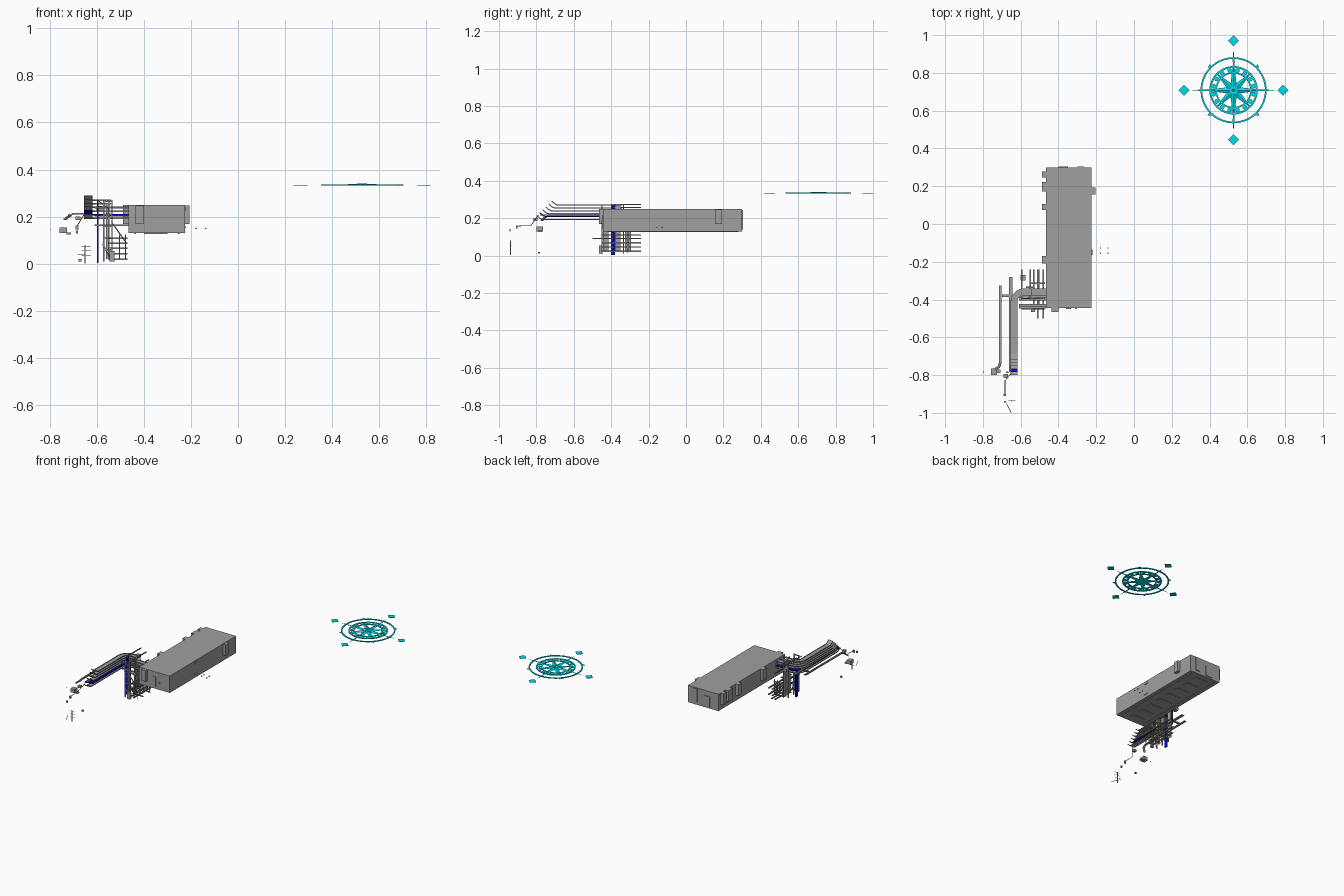
import bpy, bmesh, math
from mathutils import Vector

if "Cube" in bpy.data.objects:
    bpy.data.objects.remove(bpy.data.objects["Cube"])


def material(name, color):
    m = bpy.data.materials.new(name)
    m.diffuse_color = color
    m.use_nodes = True
    m.node_tree.nodes["Principled BSDF"].inputs["Base Color"].default_value = m.diffuse_color
    return m


CYAN = material("cyan", (0.0, 0.72, 0.82, 1))
BLUE = material("blue", (0.0, 0.0, 0.7, 1))
RED = material("red", (0.5, 0.05, 0.1, 1))
GREY = material("grey", (0.35, 0.35, 0.35, 1))


def finish(name, bm, mat=None):
    bmesh.ops.recalc_face_normals(bm, faces=bm.faces[:])
    me = bpy.data.meshes.new(name)
    bm.to_mesh(me)
    bm.free()
    ob = bpy.data.objects.new(name, me)
    bpy.context.collection.objects.link(ob)
    me.materials.append(mat or GREY)
    return ob


def box(name, x0, x1, y0, y1, z0, z1, mat=None):
    bm = bmesh.new()
    bmesh.ops.create_cube(bm, size=1)
    for v in bm.verts:
        v.co = ((x0 + x1) / 2 + v.co.x * (x1 - x0), (y0 + y1) / 2 + v.co.y * (y1 - y0),
                (z0 + z1) / 2 + v.co.z * (z1 - z0))
    return finish(name, bm, mat)


def sweep(name, path, section, mat=None, closed=False, side=(1, 0, 0)):
    """Sweep a (side, up) section along a path; section stays level."""
    bm, pts, rows = bmesh.new(), [Vector(p) for p in path], []
    s = Vector(side)
    for i, p in enumerate(pts):
        a = (p - pts[i - 1]).normalized() if i else Vector()
        b = (pts[i + 1] - p).normalized() if i < len(pts) - 1 else Vector()
        t = (a + b).normalized()
        flat = Vector((t.y, -t.x, 0))
        if flat.length > 0.05:
            s = flat.normalized()
        n = s.cross(t)
        rows.append([bm.verts.new(p + s * u + n * w) for u, w in section])
    m = len(section)
    for r, q in zip(rows, rows[1:]):
        for k in range(m if closed else m - 1):
            j = (k + 1) % m
            bm.faces.new((r[k], r[j], q[j], q[k]))
    if closed:
        bm.faces.new(rows[0])
        bm.faces.new(rows[-1])
    return finish(name, bm, mat)


def tray(name, path, w, h=0.006, mat=None, side=(1, 0, 0)):
    u = w / 2
    return sweep(name, path, [(-u, h), (-u, 0), (u, 0), (u, h)], mat, False, side)


def pipe(name, path, r, mat=None):
    return sweep(name, path, [(r * math.cos(a * math.pi / 3), r * math.sin(a * math.pi / 3))
                              for a in range(6)], mat, True)


# Building shell, doors, hoods and floor curbs
box("building", -0.465, -0.225, -0.445, 0.30, 0.13, 0.25)
for y0, y1 in ((0.245, 0.278), (0.172, 0.222), (0.073, 0.107), (-0.21, -0.17)):
    box("west_wall_unit", -0.488, -0.465, y0, y1, 0.17, 0.25)
box("east_wall_unit", -0.225, -0.205, 0.155, 0.193, 0.17, 0.247)
box("south_wall_unit", -0.436, -0.40, -0.465, -0.445, 0.17, 0.248)
box("south_door", -0.36, -0.333, -0.449, -0.445, 0.145, 0.215)
box("south_handle", -0.31, -0.303, -0.451, -0.445, 0.172, 0.184)
box("north_door", -0.40, -0.35, 0.30, 0.305, 0.14, 0.215)
box("north_unit", -0.30, -0.265, 0.30, 0.305, 0.15, 0.245)
box("east_vent", -0.225, -0.221, -0.165, -0.135, 0.227, 0.241)
box("east_socket", -0.225, -0.221, -0.165, -0.135, 0.152, 0.158)
for x in (-0.44, -0.255):
    box("floor_beam_long", x, x + 0.006, -0.42, 0.28, 0.127, 0.13)
for i in range(8):
    y = -0.40 + i * 0.09
    box("floor_slot", -0.40, -0.30, y, y + 0.03, 0.127, 0.13)

# Stacked main trays: upturned south end, long run, bend east into the building
for i in range(6):
    z, y = 0.19 + 0.0155 * i, -0.80 + 0.016 * i
    path = [(-0.635, y, z + 0.022), (-0.635, y + 0.018, z + 0.006), (-0.635, y + 0.032, z)]
    for k in range(6):
        a = k * math.pi / 10
        path.append((-0.635 + 0.05 * (1 - math.cos(a)), -0.41 + 0.05 * math.sin(a), z))
    end = (-0.465 if i < 4 else -0.54)
    path.append((end, -0.36, z))
    tray("main_tray", path, 0.036, 0.006, BLUE if i == 1 else None)

# Parallel side trays with link and junction box
tray("inner_side_tray", [(-0.652, -0.28, 0.215), (-0.652, -0.78, 0.215)], 0.018)
tray("outer_side_tray", [(-0.708, -0.325, 0.21), (-0.708, -0.735, 0.21), (-0.715, -0.755, 0.20),
                         (-0.735, -0.77, 0.185)], 0.014)
tray("link_tray", [(-0.70, -0.38, 0.21), (-0.65, -0.38, 0.21)], 0.014)
box("junction_box", -0.757, -0.725, -0.80, -0.765, 0.13, 0.155)
box("junction_plate", -0.728, -0.708, -0.79, -0.77, 0.125, 0.133)

# Rack posts, cross rungs and braces
for x in (-0.57, -0.535):
    for y in (-0.45, -0.395, -0.335):
        box("rack_post", x - 0.003, x + 0.003, y - 0.003, y + 0.003, 0.01, 0.27)
for z in (0.06, 0.11, 0.16, 0.21, 0.265):
    for y in (-0.45, -0.335):
        box("rack_rung", -0.57, -0.535, y - 0.003, y + 0.003, z - 0.003, z + 0.003)
for y in (-0.45, -0.395):
    pipe("rack_brace", [(-0.575, y, 0.085), (-0.535, y, 0.01)], 0.003)
    pipe("rack_brace_upper", [(-0.535, y, 0.175), (-0.475, y, 0.09)], 0.003)
    pipe("rack_brace_top", [(-0.595, y, 0.27), (-0.545, y, 0.23)], 0.003)

# Vertical riser trays
tray("blue_riser", [(-0.595, -0.40, 0.27), (-0.595, -0.40, 0.003)], 0.007, 0.02, BLUE)
for x, y, top in ((-0.555, -0.43, 0.25), (-0.545, -0.365, 0.27), (-0.555, -0.31, 0.22)):
    tray("riser_tray", [(x, y, top), (x, y, 0.02)], 0.03, 0.006, None, (0, 1, 0))

# Low trays running under the building edge, plus high continuation runs
for i, z in enumerate((0.02, 0.043, 0.066, 0.088, 0.108)):
    for x in ((-0.48, -0.51) if i % 2 else (-0.505, -0.53)):
        tray("low_tray", [(x, -0.45 - (0.05 if i == 3 else 0), z), (x, -0.24, z)], 0.009)
    box("low_cross_bar", -0.55, -0.47, -0.398, -0.39, z - 0.003, z + 0.003)
    box("low_cross_bar", -0.55, -0.47, -0.318, -0.31, z - 0.003, z + 0.003)
for x in (-0.477, -0.503):
    for y in (-0.45, -0.31):
        box("low_post", x - 0.002, x + 0.002, y - 0.002, y + 0.002, 0.02, 0.125)
for x, z in ((-0.594, 0.27), (-0.55, 0.255), (-0.53, 0.205)):
    tray("high_tray", [(x, -0.40, z), (x, -0.24, z)], 0.007)
for y, z in ((-0.442, 0.20), (-0.43, 0.235), (-0.40, 0.16), (-0.385, 0.22)):
    tray("wall_entry_tray", [(-0.61, y, z), (-0.465, y, z)], 0.012)
box("small_panel", -0.60, -0.575, -0.30, -0.27, 0.225, 0.245)
box("low_cabinet", -0.545, -0.525, -0.465, -0.448, 0.01, 0.055)

# Loose field instruments, sloping lines and a light frame
box("field_box", -0.69, -0.668, -0.815, -0.795, 0.185, 0.20)
pipe("field_line", [(-0.65, -0.79, 0.215), (-0.683, -0.83, 0.16), (-0.683, -0.90, 0.158)], 0.0018, RED)
box("field_sensor", -0.688, -0.68, -0.945, -0.937, 0.128, 0.142)
box("field_sensor_head", -0.69, -0.678, -0.91, -0.90, 0.145, 0.162)
for z in (0.035, 0.055, 0.075):
    pipe("frame_rail", [(-0.665, -0.935, z), (-0.625, -0.937, z)], 0.0012)
pipe("frame_foot", [(-0.68, -0.94, 0.038), (-0.65, -0.999, 0.038)], 0.0015)
box("frame_post", -0.651, -0.647, -0.94, -0.936, 0.002, 0.08)
box("floor_sensor", -0.678, -0.665, -0.79, -0.78, 0.01, 0.02)
box("end_marker", -0.799, -0.795, -0.785, -0.781, 0.143, 0.147)
for x in (-0.178, -0.137):
    for y in (-0.155, -0.127):
        box("outdoor_stud", x - 0.003, x + 0.003, y - 0.003, y + 0.003, 0.147, 0.153)

# Direction rose: rings, studded band, spiked star and plain end markers
CX, CY, CZ = 0.527, 0.708, 0.335


def polar(r, deg, z=0.0):
    a = math.radians(deg)
    return Vector((CX + r * math.cos(a), CY + r * math.sin(a), CZ + z))


def ring(name, r0, r1, z0, z1):
    bm, n = bmesh.new(), 64
    rows = [[bm.verts.new(polar(r, k * 360 / n, z)) for r, z in
             ((r0, z0), (r1, z0), (r1, z1), (r0, z1))] for k in range(n)]
    for k in range(n):
        a, b = rows[k], rows[(k + 1) % n]
        for j in range(4):
            bm.faces.new((a[j], a[(j + 1) % 4], b[(j + 1) % 4], b[j]))
    finish(name, bm, CYAN)


def spike(name, deg, r, rw, half, top):
    """Ridged kite-shaped star point."""
    bm = bmesh.new()
    loop = [polar(0, 0, -0.003), polar(rw, deg - half, -0.003), polar(r, deg, -0.003),
            polar(rw, deg + half, -0.003)]
    vs = [bm.verts.new(p) for p in loop]
    peak = bm.verts.new(polar(0.001, deg, top))
    bm.faces.new(vs)
    for j in range(4):
        bm.faces.new((vs[j], vs[(j + 1) % 4], peak))
    finish(name, bm, CYAN)


ring("rose_outer_ring", 0.166, 0.175, -0.003, 0.002)
ring("rose_band_outer", 0.118, 0.128, -0.003, 0.002)
ring("rose_band_inner", 0.088, 0.096, -0.003, 0.002)
ring("rose_hub", 0.008, 0.02, -0.003, 0.006)
for k in range(32):
    if k % 4:
        bm = bmesh.new()
        bmesh.ops.create_cone(bm, cap_ends=True, segments=10, radius1=0.0125, radius2=0.0125, depth=0.004)
        bmesh.ops.translate(bm, verts=bm.verts, vec=polar(0.107, k * 11.25))
        if k % 2:
            finish("rose_band_stud", bm, CYAN)
        else:
            bm.free()
for k in range(4):
    spike("rose_main_point", k * 90, 0.165, 0.04, 22.5, 0.006)
    spike("rose_diagonal_point", k * 90 + 45, 0.135, 0.042, 22.5, 0.005)
    spike("rose_needle", k * 90, 0.218, 0.165, 1.6, 0.002)
    # plain diamond at each cardinal end, small triangle on each diagonal
    for name, r, size, n, off in (("rose_end_marker", 0.262, 0.029, 4, 0),
                                  ("rose_diagonal_marker", 0.178, 0.013, 3, 45)):
        bm = bmesh.new()
        c = polar(r, k * 90 + off) - Vector((0, 0, 0.001))
        bmesh.ops.create_cone(bm, cap_ends=True, segments=n, radius1=size, radius2=size, depth=0.002)
        bmesh.ops.translate(bm, verts=bm.verts, vec=c)
        finish(name, bm, CYAN)
